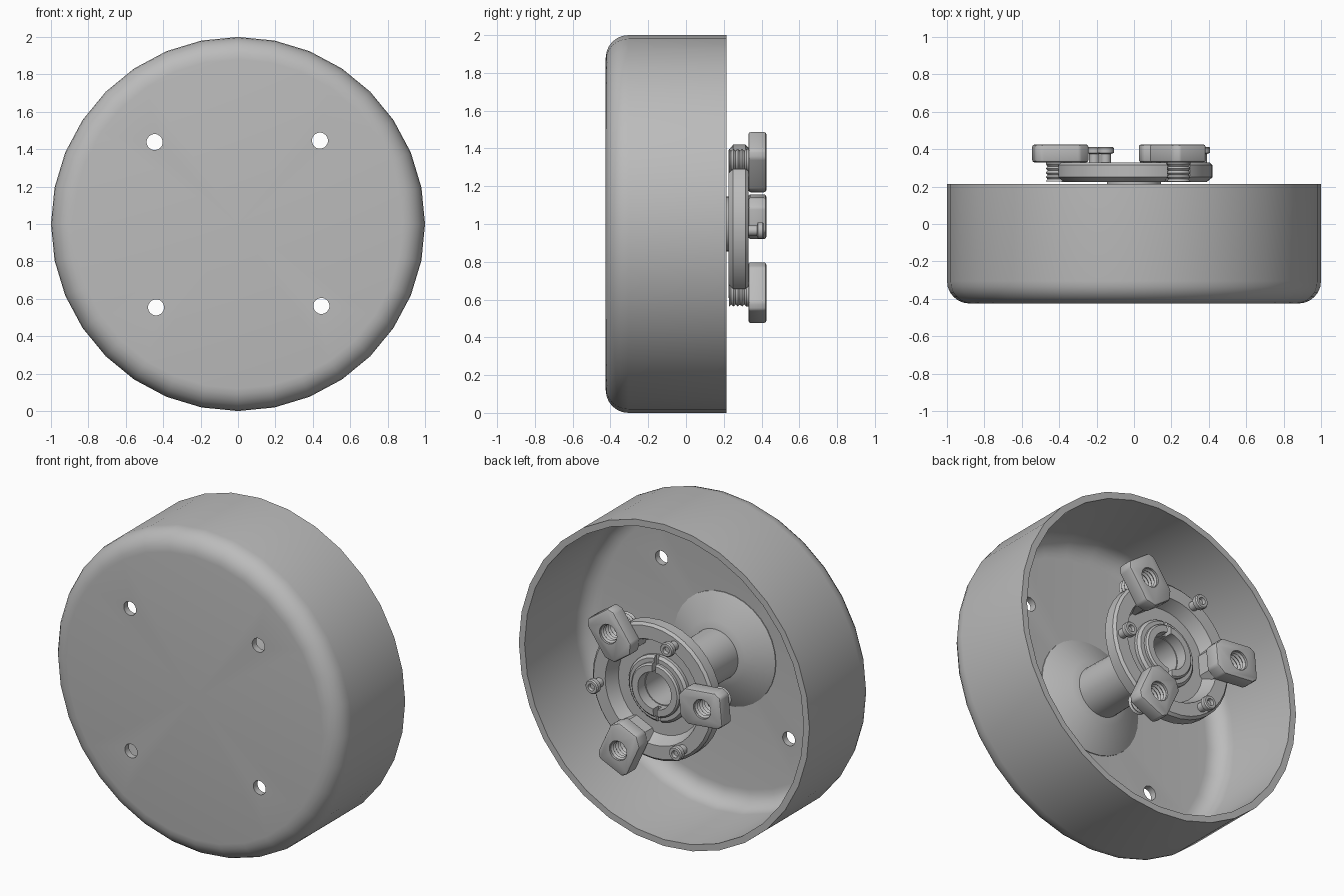
import bpy, bmesh
from math import sin, cos, pi, radians
from mathutils import Matrix, Vector

cube = bpy.data.objects.get("Cube")
if cube:
    bpy.data.objects.remove(cube, do_unlink=True)

grey = bpy.data.materials.new("plain grey")
grey.use_nodes = True
grey.diffuse_color = (0.5, 0.5, 0.5, 1)
grey.node_tree.nodes["Principled BSDF"].inputs["Base Color"].default_value = (0.5, 0.5, 0.5, 1)

CENTRE = Vector((0, 0, 1))


def finish(bm, name, angle=0, radius=0):
    """Move a part out along a radius of the axle and make it an object."""
    bmesh.ops.remove_doubles(bm, verts=bm.verts, dist=1e-5)
    bmesh.ops.recalc_face_normals(bm, faces=bm.faces)
    turn = Matrix.Rotation(-radians(angle), 4, 'Y')
    bm.transform(Matrix.Translation(CENTRE) @ turn @ Matrix.Translation((radius, 0, 0)))
    mesh = bpy.data.meshes.new(name)
    bm.to_mesh(mesh)
    bm.free()
    mesh.materials.append(grey)
    obj = bpy.data.objects.new(name, mesh)
    bpy.context.collection.objects.link(obj)
    return obj


def lathe(name, profile, sides=32, angle=0, radius=0):
    """Turn a closed (radius, y) profile around the y axis."""
    bm = bmesh.new()
    rings = [[bm.verts.new((r * cos(2 * pi * i / sides), y, r * sin(2 * pi * i / sides)))
              for i in range(sides)] for r, y in profile]
    for a, b in zip(rings, rings[1:] + rings[:1]):
        for i in range(sides):
            j = (i + 1) % sides
            bm.faces.new((a[i], a[j], b[j], b[i]))
    bmesh.ops.dissolve_degenerate(bm, edges=bm.edges, dist=1e-6)
    return finish(bm, name, angle, radius)


def rod(name, r, y0, y1, sides=20, angle=0, radius=0):
    return lathe(name, [(0, y0), (r, y0), (r, y1), (0, y1)], sides, angle, radius)


def prism(name, half_outline, y0, y1, angle=0):
    """Extrude an outline, mirrored across the radius, along y."""
    outline = half_outline + [(u, -v) for u, v in reversed(half_outline)]
    bm = bmesh.new()
    face = bm.faces.new([bm.verts.new((u, y0, v)) for u, v in outline])
    new = bmesh.ops.extrude_face_region(bm, geom=[face])["geom"]
    bmesh.ops.translate(bm, vec=(0, y1 - y0, 0),
                        verts=[g for g in new if isinstance(g, bmesh.types.BMVert)])
    return finish(bm, name, angle)


def apply(obj, mod):
    bpy.context.view_layer.objects.active = obj
    bpy.ops.object.modifier_apply(modifier=mod.name)


def cut(obj, cutters):
    for cutter in cutters:
        cutter.hide_render = True
        mod = obj.modifiers.new("cut", 'BOOLEAN')
        mod.operation, mod.solver, mod.object = 'DIFFERENCE', 'EXACT', cutter
        apply(obj, mod)
        bpy.data.objects.remove(cutter, do_unlink=True)


def bevel(obj, width):
    mod = obj.modifiers.new("bevel", 'BEVEL')
    mod.width, mod.segments, mod.limit_method = width, 2, 'ANGLE'
    apply(obj, mod)


def arc(r, y, size, steps=6):
    """Quarter round from the floor up to the wall."""
    return [(r + size * sin(t * pi / 2 / steps), y - size * cos(t * pi / 2 / steps))
            for t in range(steps + 1)]


# Round cup, open at the back, with four bolt holes
cup = lathe("drum_cup", [(0, -0.425)] + arc(0.88, -0.305, 0.12) + [(1, 0.215), (0.96, 0.215)]
            + arc(0.85, -0.275, 0.11)[::-1] + [(0, -0.385)])
cut(cup, [rod("hole_cutter", 0.043, -0.6, -0.2, 20, a, 0.625) for a in (45.5, 135.5, 225.5, 315.5)])

# Axle post with a conical foot and a bored end
lathe("axle_post", [(0, -0.40), (0.35, -0.40), (0.35, -0.38), (0.20, -0.30), (0.155, -0.29),
                    (0.145, 0.24), (0.11, 0.24), (0.11, 0.05), (0, 0.05)])

# Dished hub ring, relieved around the three threaded inserts
LUGS = [54.5, 174.5, 294.5]
hub = lathe("hub_ring", [(0.13, 0.225), (0.39, 0.225), (0.42, 0.25), (0.42, 0.315), (0.405, 0.33),
                         (0.325, 0.33), (0.29, 0.25), (0.13, 0.25)], 36)
cut(hub, [rod("relief_cutter", 0.075, 0.15, 0.4, 20, a, 0.41) for a in LUGS])

# Slotted centre collar
collar = lathe("centre_collar", [(0.115, 0.23), (0.205, 0.23), (0.205, 0.27), (0.19, 0.285),
                                 (0.165, 0.285), (0.165, 0.30), (0.155, 0.31), (0.115, 0.31)])
cut(collar, [prism("slot_cutter", [(-0.3, 0.013), (0.3, 0.013)], 0.26, 0.4, 88)])

# Three clamp lugs, each with a foot and a threaded insert
for angle in LUGS:
    lug = prism("clamp_lug", [(0.25, 0.065), (0.30, 0.11), (0.505, 0.11), (0.54, 0.085)],
                0.33, 0.425, angle)
    bevel(lug, 0.012)
    cut(lug, [rod("bore_cutter", 0.06, 0.2, 0.6, 20, angle, 0.41)])
    prism("lug_foot", [(0.265, 0.06), (0.30, 0.10), (0.345, 0.10)], 0.24, 0.335, angle)
    ridges = [0.228 + 0.0115 * i for i in range(17)]
    inner = [(0.048 if i % 2 else 0.058, y) for i, y in enumerate(ridges)]
    outer = [(0.054 if i % 2 and y < 0.33 else 0.064, y) for i, y in enumerate(ridges)]
    lathe("threaded_insert", outer + inner[::-1], 20, angle, 0.41)

# Three small socket screws between the lugs
for angle in LUGS:
    screw = lathe("ring_screw", [(0, 0.30), (0.028, 0.30), (0.028, 0.375), (0.044, 0.38),
                                 (0.044, 0.405), (0.038, 0.413), (0.022, 0.413),
                                 (0.018, 0.395), (0, 0.395)], 16, angle + 60, 0.365)

# Smooth shading with crisp edges
for obj in bpy.data.objects:
    obj.select_set(obj.type == 'MESH' and grey.name in obj.data.materials)
bpy.context.view_layer.objects.active = cup
bpy.ops.object.shade_smooth_by_angle(angle=radians(32))
